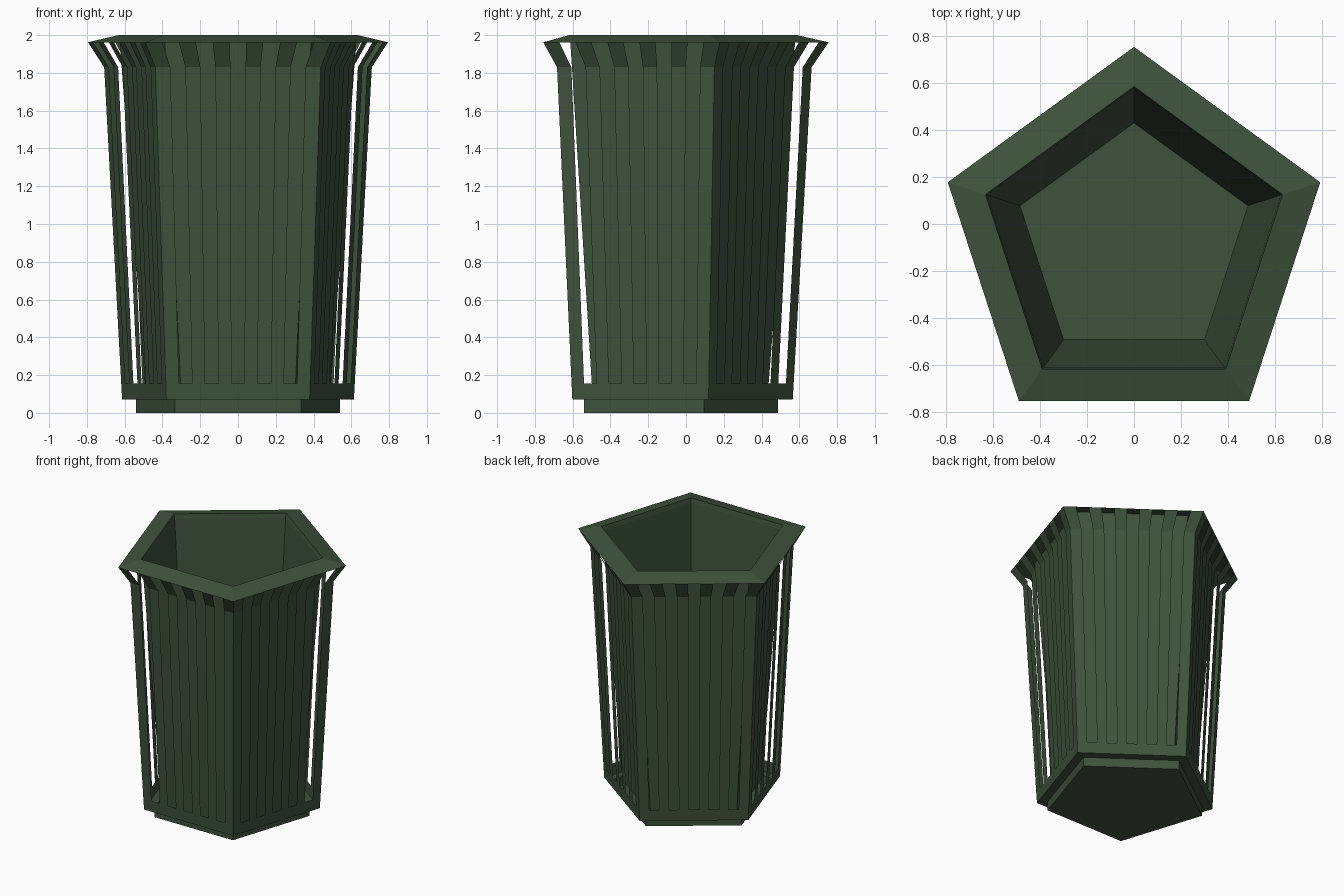
import bpy, math
from mathutils import Vector

if "Cube" in bpy.data.objects:
    bpy.data.objects.remove(bpy.data.objects["Cube"])

CY = -0.08          # centre of the pentagons
SIDES = 5
STRIPS = 11         # slat, gap, slat ... along each side

mat = bpy.data.materials.new("dark_green")
mat.diffuse_color = (0.05, 0.085, 0.046, 1)
mat.use_nodes = True
mat.node_tree.nodes["Principled BSDF"].inputs["Base Color"].default_value = mat.diffuse_color


def corner(r, z, k):
    a = math.radians(90 + 72 * k)
    return Vector((r * math.cos(a), CY + r * math.sin(a), z))


def make(name, verts, faces):
    me = bpy.data.meshes.new(name)
    me.from_pydata(verts, [], faces)
    me.materials.append(mat)
    ob = bpy.data.objects.new(name, me)
    bpy.context.collection.objects.link(ob)
    return ob


def loft(name, profile, cap_start=False, cap_end=False):
    """Pentagonal shell through (radius, z) rings."""
    verts = [corner(r, z, k) for r, z in profile for k in range(SIDES)]
    faces = []
    for i in range(len(profile) - 1):
        for k in range(SIDES):
            a, b = i * SIDES, (i + 1) * SIDES
            n = (k + 1) % SIDES
            faces.append((a + k, a + n, b + n, b + k))
    if cap_start:
        faces.append(tuple(reversed(range(SIDES))))
    if cap_end:
        faces.append(tuple(range(len(verts) - SIDES, len(verts))))
    return make(name, verts, faces)


# Plinth and the solid band the slats rise from
loft("base", [(0.568, 0), (0.568, 0.07)], cap_start=True)
loft("lower_band", [(0.568, 0.07), (0.645, 0.07), (0.650, 0.155)])

# Sloping rim and inner bucket with its floor
loft("rim", [(0.835, 1.962), (0.666, 2.0)])
loft("liner", [(0.666, 2.0), (0.658, 1.965), (0.511, 0.07)], cap_end=True)

# Slats: tapering up, then flaring out to the rim
rings = [(0.650, 0.155), (0.745, 1.83), (0.835, 1.962)]
verts, faces = [], []
for k in range(SIDES):
    for s in range(0, STRIPS, 2):
        start = len(verts)
        for r, z in rings:
            p, q = corner(r, z, k), corner(r, z, k + 1)
            verts += [p.lerp(q, s / STRIPS), p.lerp(q, (s + 1) / STRIPS)]
        for i in range(len(rings) - 1):
            a = start + 2 * i
            faces.append((a, a + 1, a + 3, a + 2))
make("slats", verts, faces)
